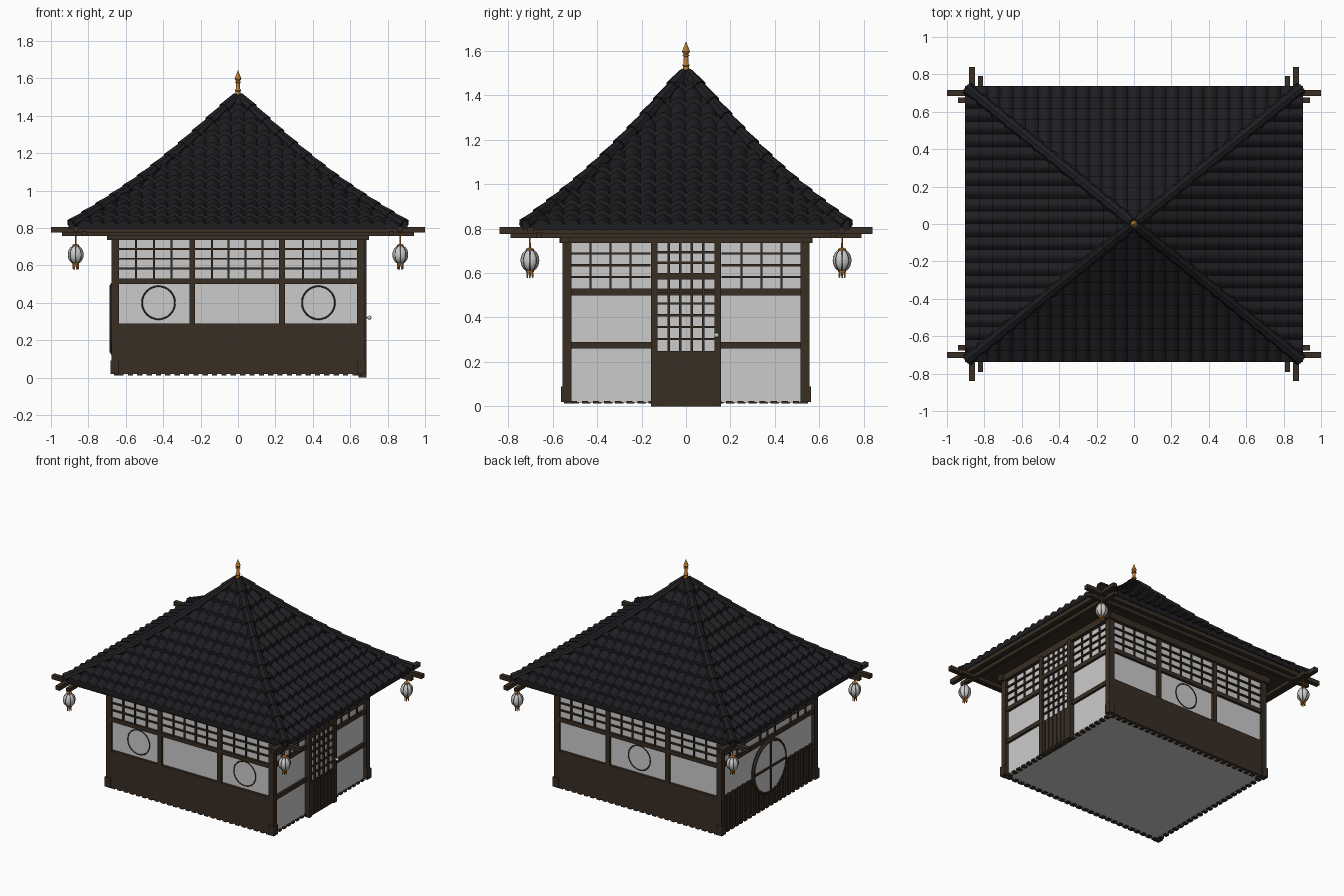
import bpy, bmesh, math
from mathutils import Matrix, Vector

if "Cube" in bpy.data.objects:
    bpy.data.objects.remove(bpy.data.objects["Cube"])

def mat(name, c):
    m = bpy.data.materials.new(name)
    m.diffuse_color = (*c, 1)
    m.use_nodes = True
    m.node_tree.nodes["Principled BSDF"].inputs["Base Color"].default_value = m.diffuse_color
    return m

WOOD = mat("dark_wood", (.04, .026, .017))
TILE = mat("roof_tile", (.013, .013, .016))
PAPER = mat("paper", (.88, .9, .88))
GOLD = mat("gold", (.5, .2, .03))
I = Matrix.Identity(4)

def finish(name, bm, m=None, smooth=False):
    me = bpy.data.meshes.new(name)
    bm.to_mesh(me)
    bm.free()
    ob = bpy.data.objects.new(name, me)
    bpy.context.collection.objects.link(ob)
    if m:
        me.materials.append(m)
    if smooth:
        bpy.context.view_layer.objects.active = ob
        ob.select_set(True)
        bpy.ops.object.shade_smooth_by_angle(angle=math.radians(40))
        ob.select_set(False)
    return ob

def box(bm, M, x0, x1, y0, y1, z0, z1):
    c = Vector(((x0+x1)/2, (y0+y1)/2, (z0+z1)/2))
    S = Matrix.Diagonal((abs(x1-x0), abs(y1-y0), abs(z1-z0), 1))
    bmesh.ops.create_cube(bm, size=1, matrix=M @ Matrix.Translation(c) @ S)

def rod(bm, a, b, r1, r2, seg=8):
    a, b = Vector(a), Vector(b)
    R = (b-a).to_track_quat('Z', 'Y').to_matrix().to_4x4()
    bmesh.ops.create_cone(bm, cap_ends=True, segments=seg, radius1=r1, radius2=r2,
                          depth=(b-a).length, matrix=Matrix.Translation((a+b)/2) @ R)

def lathe(bm, prof, M, seg=12):
    rings = [[bm.verts.new(M @ Vector((r*math.cos(2*math.pi*i/seg), r*math.sin(2*math.pi*i/seg), z)))
              for i in range(seg)] for r, z in prof]
    for a, b in zip(rings, rings[1:]):
        for i in range(seg):
            bm.faces.new((a[i], a[(i+1) % seg], b[(i+1) % seg], b[i]))
    bm.faces.new(rings[0][::-1])
    bm.faces.new(rings[-1])

def ring(bm, M, R, r, seg=40, rs=6):
    vs = [[bm.verts.new(M @ Vector(((R+r*math.cos(q))*math.cos(p), r*math.sin(q), (R+r*math.cos(q))*math.sin(p))))
           for q in [2*math.pi*j/rs for j in range(rs)]] for p in [2*math.pi*i/seg for i in range(seg)]]
    for i in range(seg):
        for j in range(rs):
            a, b = vs[i], vs[(i+1) % seg]
            bm.faces.new((a[j], a[(j+1) % rs], b[(j+1) % rs], b[j]))

# Roof: four corrugated, stepped slopes trimmed at the hips
EX, EY, N = .89, .725, 12
def height(t):
    return .80 + .69*(t - .07*math.sin(math.pi*t))

def slope(name, angle, D, W, cols):
    bm = bmesh.new()
    M = Matrix.Rotation(angle, 4, 'Z')
    seg = cols*6
    us = [-W-.03 + (2*W+.06)*i/seg for i in range(seg+1)]
    for k in range(N):
        rows = []
        for t, lift in ((k/N, -.006), (k/N, .018), ((k+1.1)/N, .0)):
            t = min(t, .985)
            d = D*(1-t) + (.014 if lift else 0)
            rows.append([bm.verts.new((u, -d, height(t) + lift + (.022*abs(math.sin(math.pi*i/6)) if lift >= 0 else 0)))
                         for i, u in enumerate(us)])
        for a, b in zip(rows, rows[1:]):
            for i in range(seg):
                bm.faces.new((a[i], a[i+1], b[i+1], b[i]))
    for s in (-1, 1):
        bmesh.ops.bisect_plane(bm, geom=bm.verts[:]+bm.edges[:]+bm.faces[:], plane_co=(0, -.02*s*0, 0),
                               plane_no=(s*D, W, 0), clear_outer=True)
    bm.transform(M)
    finish(name, bm, TILE, True)

for i, n in enumerate(("front", "right", "back", "left")):
    slope("roof_" + n, i*math.pi/2, *((EY, EX, 27) if i % 2 == 0 else (EX, EY, 22)))

bm = bmesh.new()
for sx in (-1, 1):
    for sy in (-1, 1):
        for k in range(N):
            p = [(sx*EX*(1-t), sy*EY*(1-t), height(t)+.018) for t in (k/N, min((k+1.1)/N, .99))]
            rod(bm, p[0], p[1], .034, .026)
lathe(bm, [(.06, 1.455), (.05, 1.485), (.03, 1.5)], I)
finish("hip_ridges", bm, TILE, True)

# Finial
bm = bmesh.new()
lathe(bm, [(.028, 1.485), (.028, 1.502), (.016, 1.505), (.013, 1.53), (.017, 1.535), (.011, 1.545),
           (.010, 1.575), (.018, 1.578), (.010, 1.585), (.018, 1.597), (.001, 1.642)], I)
finish("finial", bm, GOLD, True)

# Eaves: soffit and crossing beams
bm = bmesh.new()
box(bm, I, -.88, .88, -.715, .715, .782, .796)
finish("soffit", bm, WOOD)
bm = bmesh.new()
for s in (-1, 1):
    box(bm, I, -1, 1, s*.70-.016, s*.70+.016, .775, .805)
    box(bm, I, s*.866-.016, s*.866+.016, -.84, .84, .777, .807)
    box(bm, I, -.94, .94, s*.662-.014, s*.662+.014, .757, .783)
    box(bm, I, s*.82-.014, s*.82+.014, -.79, .79, .758, .784)
    box(bm, I, -.70, .70, s*.545-.02, s*.545+.02, .735, .785)
    box(bm, I, s*.66-.02, s*.66+.02, -.57, .57, .735, .785)
finish("eave_beams", bm, WOOD)

# Walls, in a local frame per side: u along the wall, -y outward
wood, plaster, paper = bmesh.new(), bmesh.new(), bmesh.new()
def lattice(M, d, u0, u1, z0, z1, nv, nh):
    box(paper, M, u0, u1, -d, -d+.012, z0, z1)
    for i in range(nv):
        u = u0 + (u1-u0)*(i+1)/(nv+1)
        box(wood, M, u-.005, u+.005, -d-.01, -d, z0, z1)
    for i in range(nh):
        z = z0 + (z1-z0)*(i+1)/(nh+1)
        box(wood, M, u0, u1, -d-.012, -d, z-.005, z+.005)

for side in range(4):
    M = Matrix.Rotation(side*math.pi/2, 4, 'Z')
    long = side % 2 == 0
    W, d = (.65, .535) if long else (.53, .65)
    box(plaster, M, -W, W, -d, -d+.015, .02, .74)
    box(wood, M, -W, W, -d-.018, -d, .50, .53)
    for i in range(int(2*W/.05)):                     # little blocks under the sill
        u = -W + .025 + i*.05
        box(wood, M, u-.014, u+.014, -d-.014, -d+.02, .012, .024)
    if long:
        box(wood, M, -W, W, -d-.018, -d, .022, .29)
        for u in (-.245, .235):
            box(wood, M, u-.015, u+.015, -d-.02, -d, .29, .745)
        for a, b, n in ((-.64, -.26, 3), (-.23, .22, 4), (.25, .64, 3)):
            lattice(M, d+.003, a, b, .53, .74, n, 3)
        for u in ((-.425, .43) if side == 0 else (0,)):
            ring(wood, M @ Matrix.Translation((u, -d-.002, .40)), .088, .004)
    elif side == 1:
        box(wood, M, -W, W, -d-.016, -d, .26, .29)
        for a, b in ((-.52, -.16), (.16, .52)):
            lattice(M, d+.003, a, b, .53, .74, 3, 3)
    else:
        box(wood, M, -W, W, -d-.006, -d, .022, .28)
        for i in range(19):
            u = -.5 + i/18
            box(wood, M, u-.01, u+.01, -d-.018, -d, .022, .285)
        for a, b in ((-.52, -.18), (-.17, .17), (.18, .52)):
            lattice(M, d+.003, a, b, .53, .74, 3, 3)
        # Round window
        C = M @ Matrix.Translation((0, -d-.02, .315))
        ring(wood, C, .182, .013)
        bmesh.ops.create_cone(paper, cap_ends=True, segments=40, radius1=.18, radius2=.18, depth=.02,
                              matrix=C @ Matrix.Rotation(math.pi/2, 4, 'X'))
        box(wood, C, -.18, .18, -.018, 0, -.007, .007)
        box(wood, C, -.007, .007, -.018, 0, -.18, .18)

# Corner posts, slightly wider at the foot
for sx in (-1, 1):
    for sy in (-1, 1):
        box(wood, I, sx*.635, sx*.676, sy*.515, sy*.556, .02, .75)
        box(wood, I, sx*.635, sx*.682, sy*.515, sy*.562, .02, .09)
finish("timber_frame", wood, WOOD)
finish("wall_panels", plaster)
finish("paper_panes", paper, PAPER)

# Door on the right side
wood, paper = bmesh.new(), bmesh.new()
M = Matrix.Rotation(math.pi/2, 4, 'Z')
for s in (-1, 1):
    box(wood, M, s*.128, s*.158, -.686, -.645, 0, .75)
box(wood, M, -.14, .14, -.676, -.645, 0, .25)
for i in range(7):
    u = -.12 + i*.04
    box(wood, M, u-.014, u+.014, -.681, -.67, .01, .24)
box(wood, M, -.14, .14, -.684, -.645, .57, .60)
lattice(M, .668, -.13, .13, .25, .57, 4, 5)
lattice(M, .668, -.13, .13, .60, .74, 4, 2)
finish("door_frame", wood, WOOD)
finish("door_panes", paper, PAPER)
bm = bmesh.new()
bmesh.ops.create_uvsphere(bm, u_segments=12, v_segments=8, radius=.011, matrix=Matrix.Translation((.703, .138, .32)))
rod(bm, (.68, .138, .32), (.70, .138, .32), .005, .005)
finish("door_knob", bm, None, True)

# Floor
bm = bmesh.new()
box(bm, I, -.65, .65, -.535, .535, .018, .03)
finish("floor", bm)

# Hanging lanterns at the four corners
for n, sx, sy in (("front_left", -1, -1), ("front_right", 1, -1), ("back_left", -1, 1), ("back_right", 1, 1)):
    T = Matrix.Translation((sx*.868, sy*.703, .657))
    body, ribs, trim = bmesh.new(), bmesh.new(), bmesh.new()
    lathe(body, [(.041*math.cos(a), .05*math.sin(a)) for a in [math.radians(-70+14*i) for i in range(11)]], T, 16)
    for i in range(4):
        ring(ribs, T @ Matrix.Rotation(i*math.pi/4, 4, 'Z') @ Matrix.Diagonal((.82, 1, 1, 1)), .05, .0015, 24, 4)
    lathe(trim, [(.018, .045), (.018, .052), (.004, .058), (.003, .125)], T, 8)
    lathe(trim, [(.017, -.054), (.018, -.044)], T, 8)
    for i in range(6):
        a = i*math.pi/3
        rod(trim, T @ Vector((.012*math.cos(a), .012*math.sin(a), -.05)),
            T @ Vector((.014*math.cos(a), .014*math.sin(a), -.078)), .005, .004, 6)
    finish("lantern_body_" + n, body, PAPER, True)
    finish("lantern_ribs_" + n, ribs, WOOD)
    finish("lantern_trim_" + n, trim, GOLD, True)
